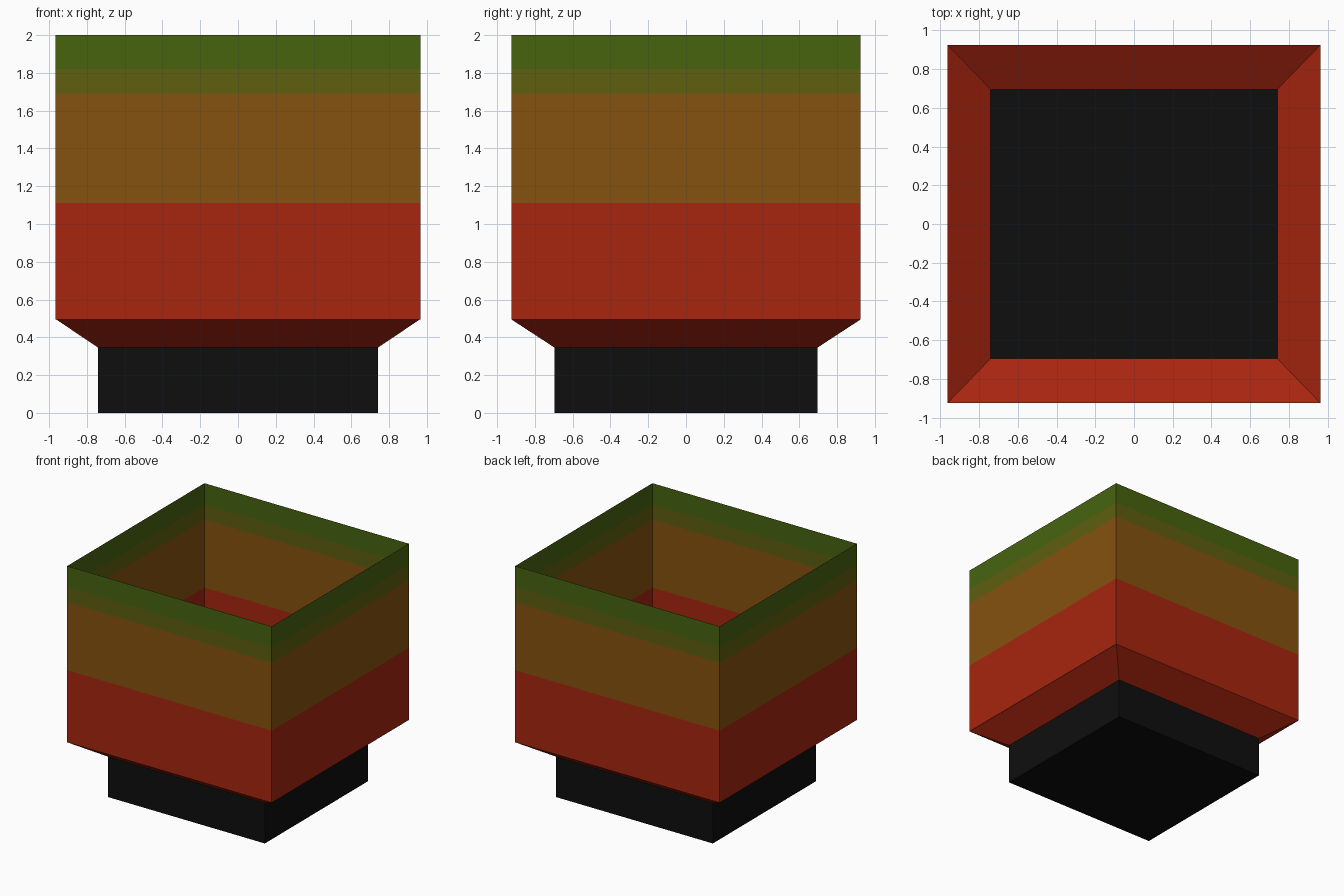
import bpy
import bmesh

cube = bpy.data.objects.get("Cube")
if cube:
    bpy.data.objects.remove(cube, do_unlink=True)


def make_material(name, rgb):
    mat = bpy.data.materials.new(name)
    mat.use_nodes = True
    colour = (*rgb, 1.0)
    mat.diffuse_color = colour
    mat.node_tree.nodes["Principled BSDF"].inputs["Base Color"].default_value = colour
    return mat


black = make_material("black", (0.0045, 0.0045, 0.0045))
red = make_material("red", (0.39, 0.0185, 0.0048))
brown = make_material("brown", (0.235, 0.084, 0.0048))
olive = make_material("olive", (0.112, 0.112, 0.0048))
green = make_material("green", (0.063, 0.127, 0.0048))


def make_shell(name, rings, materials, floor=False):
    """Join rectangular rings (half width, half depth, height) with one material per band."""
    bm = bmesh.new()
    loops = [[bm.verts.new((sx * w, sy * d, z))
              for sx, sy in ((-1, -1), (1, -1), (1, 1), (-1, 1))]
             for w, d, z in rings]
    for band, (low, high) in enumerate(zip(loops, loops[1:])):
        for i in range(4):
            j = (i + 1) % 4
            face = bm.faces.new((low[i], low[j], high[j], high[i]))
            face.material_index = band
    if floor:
        bm.faces.new(reversed(loops[0]))
    mesh = bpy.data.meshes.new(name)
    bm.to_mesh(mesh)
    bm.free()
    for mat in materials:
        mesh.materials.append(mat)
    obj = bpy.data.objects.new(name, mesh)
    bpy.context.collection.objects.link(obj)
    return obj


# Hollow foot with a closed floor
make_shell("foot", [(0.74, 0.695, 0), (0.74, 0.695, 0.345)], [black], floor=True)

# Sloping collar that widens from the foot to the walls
make_shell("collar", [(0.74, 0.695, 0.345), (0.963, 0.925, 0.495)], [red])

# Open-topped thin walls with painted bands
heights = (0.495, 1.11, 1.69, 1.82, 2.0)
make_shell("walls", [(0.965, 0.925, z) for z in heights], [red, brown, olive, green])
